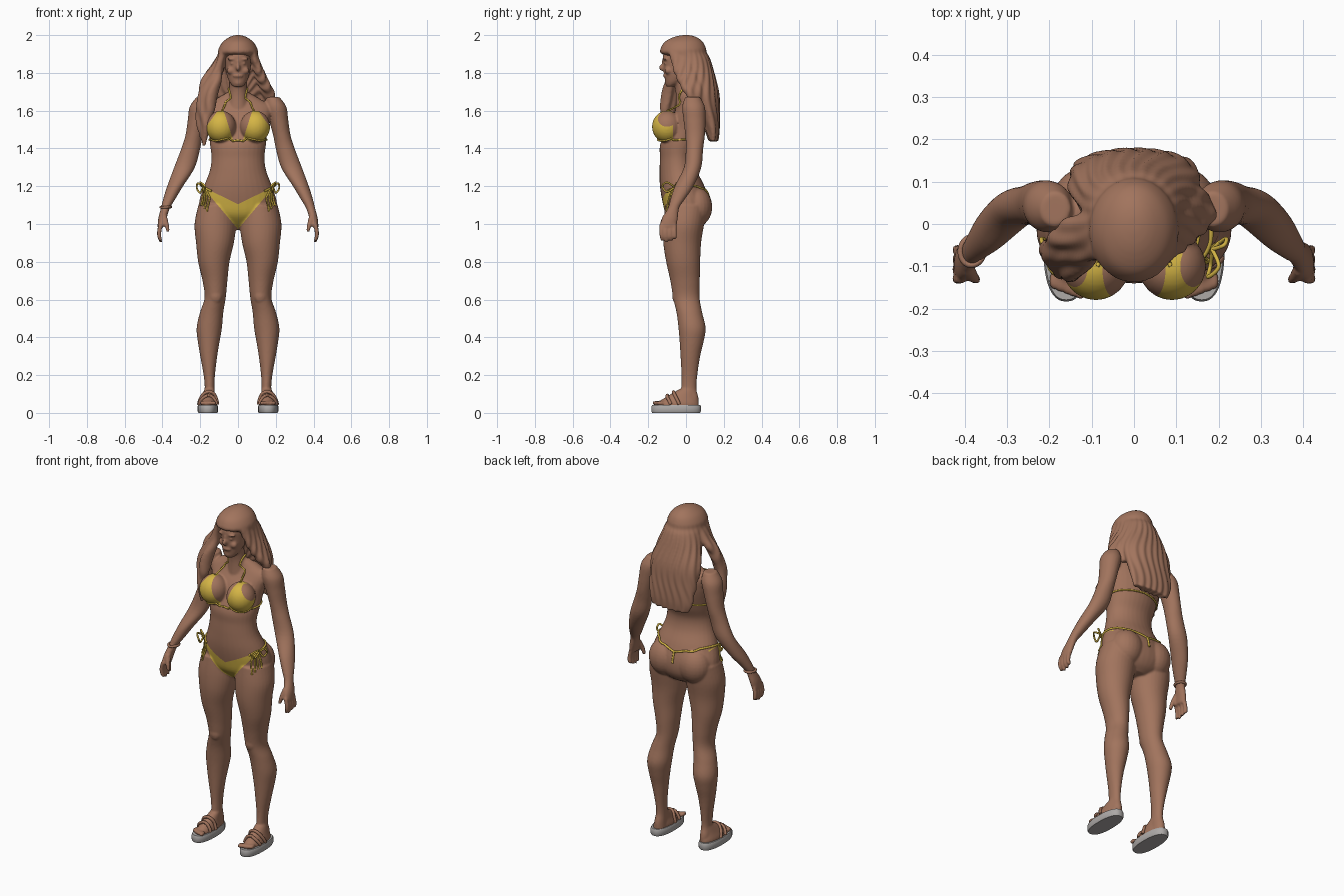
import bpy, bmesh, math
from mathutils import Vector, Matrix
from mathutils.bvhtree import BVHTree

if "Cube" in bpy.data.objects:
    bpy.data.objects.remove(bpy.data.objects["Cube"])


def material(name, rgb):
    m = bpy.data.materials.new(name)
    m.use_nodes = True
    m.diffuse_color = (*rgb, 1)
    m.node_tree.nodes["Principled BSDF"].inputs["Base Color"].default_value = (*rgb, 1)
    return m


BROWN = material("warm brown", (0.36, 0.175, 0.11))
YELLOW = material("golden yellow", (0.66, 0.46, 0.06))
GREY = material("pale grey", (0.42, 0.4, 0.39))


def smooth_path(pts, k=5):
    """Catmull-Rom interpolation of tuples of any length."""
    pts = [Vector(p) for p in pts]
    out = []
    for i in range(len(pts) - 1):
        b, c = pts[i], pts[i + 1]
        a, d = pts[max(i - 1, 0)], pts[min(i + 2, len(pts) - 1)]
        for j in range(k):
            t = j / k
            out.append(0.5 * (2 * b + (c - a) * t + (2 * a - 5 * b + 4 * c - d) * t * t
                              + (3 * b - a - 3 * c + d) * t ** 3))
    return out + [pts[-1]]


def loft(bm, rings, s=1, k=5, n=32, power=2):
    """Skin horizontal ovals given as (x, y, z, half width, half depth)."""
    loops = []
    for x, y, z, rx, ry in smooth_path(rings, k):
        loop = []
        for i in range(n):
            c, w = math.cos(math.tau * i / n), math.sin(math.tau * i / n)
            c, w = (math.copysign(abs(v) ** (2 / power), v) for v in (c, w))
            loop.append(bm.verts.new((s * (x + rx * c), y + ry * w, z)))
        loops.append(loop)
    for a, b in zip(loops, loops[1:]):
        for i in range(n):
            bm.faces.new((a[i], a[(i + 1) % n], b[(i + 1) % n], b[i]))
    bm.faces.new(loops[0])
    bm.faces.new(loops[-1])


def ball(bm, center, radii, s=1):
    m = Matrix.Translation((s * center[0], *center[1:])) @ Matrix.Diagonal((*radii, 1))
    bmesh.ops.create_uvsphere(bm, u_segments=24, v_segments=16, radius=1, matrix=m)


def make(name, bm, mats, voxel=0, smooth=4):
    bmesh.ops.recalc_face_normals(bm, faces=bm.faces)
    mesh = bpy.data.meshes.new(name)
    bm.to_mesh(mesh)
    bm.free()
    ob = bpy.data.objects.new(name, mesh)
    bpy.context.collection.objects.link(ob)
    if voxel:
        # fuse the overlapping volumes into one soft surface
        r = ob.modifiers.new("fuse", 'REMESH')
        r.mode, r.voxel_size = 'VOXEL', voxel
        f = ob.modifiers.new("soften", 'SMOOTH')
        f.factor, f.iterations = 0.5, smooth
        dg = bpy.context.evaluated_depsgraph_get()
        fused = bpy.data.meshes.new_from_object(ob.evaluated_get(dg))
        ob.modifiers.clear()
        ob.data = fused
        ob.data.name = name
    ob.data.materials.clear()
    for m in mats:
        ob.data.materials.append(m)
    ob.data.shade_smooth()
    return ob


# torso, neck and head
bm = bmesh.new()
loft(bm, [(0, .02, .97, .06, .04), (0, .02, 1.0, .13, .08), (0, .01, 1.05, .2, .115),
          (0, 0, 1.12, .205, .125), (0, -.02, 1.2, .18, .118), (0, -.04, 1.28, .15, .1),
          (0, -.043, 1.35, .14, .095), (0, -.03, 1.42, .148, .107), (0, -.003, 1.5, .157, .1),
          (0, .01, 1.56, .17, .092), (0, .025, 1.62, .18, .07), (0, .025, 1.66, .12, .055),
          (0, .02, 1.7, .05, .045)])
loft(bm, [(0, 0, 1.6, .06, .055), (0, -.005, 1.7, .048, .05), (0, -.03, 1.8, .045, .05)])
loft(bm, [(0, -.085, 1.728, .025, .018), (0, -.065, 1.75, .044, .044), (0, -.042, 1.79, .06, .073),
          (0, -.03, 1.84, .068, .09), (0, -.02, 1.9, .07, .1), (0, 0, 1.95, .05, .07)])
ball(bm, (0, -.124, 1.828), (.012, .02, .018))
ball(bm, (0, -.115, 1.85), (.008, .014, .03))
ball(bm, (0, -.112, 1.785), (.027, .01, .009))
ball(bm, (0, -.098, 1.748), (.02, .014, .014))

for s in (1, -1):
    # cheeks, brows and eyes
    ball(bm, (.038, -.094, 1.812), (.022, .02, .02), s)
    ball(bm, (.03, -.11, 1.873), (.027, .012, .008), s)
    ball(bm, (.028, -.109, 1.85), (.013, .008, .006), s)
    # bust and seat
    ball(bm, (.09, -.1, 1.515), (.08, .08, .085), s)
    ball(bm, (.098, .054, 1.09), (.095, .085, .105), s)
    # leg
    loft(bm, [(.115, 0, 1.1, .095, .11), (.12, -.012, 1.0, .11, .108), (.122, -.02, .9, .1, .1),
              (.128, -.015, .8, .083, .09), (.122, -.005, .7, .066, .078), (.121, .002, .61, .056, .07),
              (.14, .018, .53, .062, .068), (.152, .032, .45, .067, .072), (.155, .03, .38, .058, .064),
              (.155, .023, .3, .045, .052), (.152, .018, .2, .03, .042), (.15, .015, .13, .026, .04),
              (.152, .02, .08, .03, .046), (.152, .022, .035, .032, .046)], s)
    ball(bm, (.118, -.045, .62), (.035, .028, .045), s)
    # foot and toes
    loft(bm, [(.158, -.045, .03, .044, .112), (.158, -.045, .05, .046, .112),
              (.156, -.025, .085, .036, .08), (.151, .008, .125, .027, .045)], s)
    for i in range(5):
        ball(bm, (.126 + .016 * i, -.158 + .006 * i, .052), (.01, .022, .012), s)
    # arm and palm
    loft(bm, [(.185, .035, 1.672, .035, .04), (.2, .04, 1.62, .056, .06), (.215, .045, 1.55, .051, .058),
              (.232, .048, 1.47, .046, .052), (.25, .045, 1.4, .05, .046), (.283, .035, 1.3, .055, .046),
              (.333, -.01, 1.2, .042, .05), (.365, -.045, 1.13, .032, .038), (.384, -.066, 1.085, .024, .03),
              (.4, -.085, 1.03, .022, .042), (.408, -.095, .985, .018, .044)], s)
    # fingers and thumb
    for i in range(4):
        y, drop = -.13 + .023 * i, .008 * abs(i - 1)
        loft(bm, [(.408, y, 1.0, .012, .012), (.417, y, .96, .012, .012),
                  (.416, y + .002, .93, .011, .011), (.408, y + .004, .903 + drop, .008, .008)], s, 4, 12)
    loft(bm, [(.392, -.105, 1.045, .016, .018), (.379, -.125, 1.0, .013, .014),
              (.37, -.132, .96, .009, .01)], s, 4, 12)
body = make("body", bm, (BROWN, YELLOW), .006)


# swimwear panels cut into the body surface
def edge(a, b, inside):
    """Cutting plane through two (x, z) points, facing away from a third."""
    no = Vector((b[1] - a[1], 0, a[0] - b[0])).normalized()
    co = Vector((a[0], 0, a[1]))
    if (Vector((inside[0], 0, inside[1])) - co).dot(no) > 0:
        no = -no
    return co, no


def paint(bm, planes):
    def inside(f, margin):
        p = f.calc_center_median()
        return all((p - co).dot(no) < margin for co, no in planes)
    for co, no in planes:
        near = [f for f in bm.faces if inside(f, .02)]
        geom = near + list({e for f in near for e in f.edges}) + list({v for f in near for v in f.verts})
        bmesh.ops.bisect_plane(bm, geom=geom, dist=1e-5, plane_co=co, plane_no=no)
    for f in bm.faces:
        if inside(f, 0):
            f.material_index = 1


bm = bmesh.new()
bm.from_mesh(body.data)
for s in (1, -1):
    cup, brief = (s * .1, 1.5), (s * .04, 1.08)
    paint(bm, [edge((s * .028, 1.45), (s * .085, 1.63), cup), edge((s * .085, 1.63), (s * .18, 1.5), cup),
               edge((0, 1.442), (s, 1.442), cup), (Vector((0, -.07, 0)), Vector((0, 1, 0)))])
    paint(bm, [edge((0, 1.105), (s * .17, 1.188), brief), edge((s * .04, 1.02), (s * .168, 1.172), brief),
               edge((0, 0), (0, 1), brief), (Vector((0, .03, 0)), Vector((0, 1, 0)))])
bm.to_mesh(body.data)
tree = BVHTree.FromBMesh(bm)
bm.free()


# cords, either lying on the body or hanging free
def cord(name, pts, radius=.005, mat=YELLOW, snap=True, closed=False):
    path = smooth_path(pts + [pts[0]] if closed else pts, 10)
    if closed:
        path.pop()
    if snap:
        hits = [tree.find_nearest(p) for p in path]
        path = [h[0] + h[1] * radius * .4 for h in hits]
    cu = bpy.data.curves.new(name, 'CURVE')
    cu.dimensions, cu.bevel_depth, cu.bevel_resolution = '3D', radius, 2
    cu.use_fill_caps = True
    sp = cu.splines.new('POLY')
    sp.points.add(len(path) - 1)
    for q, p in zip(sp.points, path):
        q.co = (*p, 1)
    sp.use_cyclic_u = closed
    cu.materials.append(mat)
    bpy.context.collection.objects.link(bpy.data.objects.new(name, cu))


for s, side in ((1, "left"), (-1, "right")):
    def mir(*pts):
        return [(s * x, y, z) for x, y, z in pts]
    cord(side + "_neck_cord", mir((.085, -.1, 1.62), (.073, -.07, 1.67), (.053, -.01, 1.715), (0, .05, 1.72)))
    cord(side + "_chest_cord", mir((0, -.14, 1.447), (.09, -.15, 1.443), (.155, -.06, 1.445),
                                   (.145, .03, 1.448), (.08, .08, 1.452), (0, .1, 1.455)))
    cord(side + "_hip_cord", mir((.15, -.11, 1.175), (.18, -.05, 1.195), (.185, .02, 1.21),
                                 (.12, .09, 1.2), (.05, .11, 1.18), (0, .1, 1.16)), .006)
    # side bows
    cord(side + "_bow_front_loop", mir((.185, -.06, 1.195), (.2, -.1, 1.22), (.175, -.125, 1.2),
                                       (.18, -.1, 1.17)), .005, snap=False, closed=True)
    cord(side + "_bow_rear_loop", mir((.185, -.06, 1.195), (.212, -.05, 1.215), (.218, -.035, 1.19),
                                      (.2, -.045, 1.165)), .005, snap=False, closed=True)
    for i in range(4):
        cord(f"{side}_bow_tail_{i + 1}", mir((.186, -.065, 1.195), (.175 + .012 * i, -.12 + .018 * i, 1.14),
             (.178 + .012 * i, -.125 + .02 * i, 1.07 + .015 * i)), .005)
    # sandal
    bm = bmesh.new()
    loft(bm, [(.16, -.052, 0, .05, .127), (.16, -.052, .008, .054, .131), (.16, -.052, .034, .054, .131),
              (.16, -.052, .042, .05, .127)], s, 1, 48, 2.4)
    sole = make(side + "_sandal_sole", bm, (GREY,))
    bpy.ops.object.select_all(action='DESELECT')
    sole.select_set(True)
    bpy.context.view_layer.objects.active = sole
    bpy.ops.object.shade_smooth_by_angle(angle=math.radians(40))
    for i, y in enumerate((-.1, -.055)):
        cord(f"{side}_sandal_strap_{i + 1}", mir((.108, y, .045), (.13, y, .085), (.158, y - .01, .11),
             (.185, y, .085), (.208, y + .02, .045)), .009, BROWN)
cord("seat_cord", [(0, .1, 1.16), (0, .11, 1.13), (0, .11, 1.1)], .006)
cord("right_bracelet", [(-.384 + .03 * math.cos(a), -.066 + .035 * math.sin(a), 1.09)
                        for a in (i * math.tau / 8 for i in range(8))], .007, BROWN, closed=True)

# long hair: crown with back fall, then locks beside the face
bm = bmesh.new()
loft(bm, [(0, .145, 1.44, .12, .024), (0, .138, 1.5, .14, .038), (0, .118, 1.6, .15, .06),
          (0, .09, 1.7, .155, .083), (0, .058, 1.8, .13, .09), (0, .025, 1.875, .11, .102),
          (0, -.012, 1.905, .106, .122), (0, -.014, 1.93, .102, .12), (0, -.012, 1.965, .08, .1),
          (0, -.005, 1.99, .045, .06), (0, 0, 2.0, .015, .02)], n=48)
for i in range(3):
    d = .02 * i
    loft(bm, [(-.18 - d / 2, -.085 + d, 1.41 + 2 * d, .01, .012), (-.172 - d / 2, -.1 + d, 1.5, .024, .024),
              (-.155 - d, -.105 + d, 1.6, .03, .03), (-.14 - d, -.095 + d, 1.69, .034, .034),
              (-.115 - d, -.065 + d, 1.78, .032, .036), (-.098 - d / 2, -.05 + d, 1.84, .024, .04),
              (-.08, -.05 + d, 1.91, .02, .04)], n=16)
    loft(bm, [(.18 - d, .04 + d, 1.65 - d, .012, .02), (.16 - d / 2, .02 + d, 1.7, .032, .034),
              (.125, -.01 + d, 1.77, .03, .04), (.1, -.035 + d, 1.84, .024, .04),
              (.08, -.05 + d, 1.91, .02, .04)], n=16)
hair = make("hair", bm, (BROWN,), .007, 5)
# shallow wavy strands
normals = [v.normal.copy() for v in hair.data.vertices]
for v, no in zip(hair.data.vertices, normals):
    fade = min(max((1.93 - v.co.z) * 8, 0), 1)
    turn = math.atan2(v.co.y - .03, v.co.x)
    v.co += no * .003 * fade * math.sin(turn * 22 + 3 * math.sin(v.co.z * 16))
